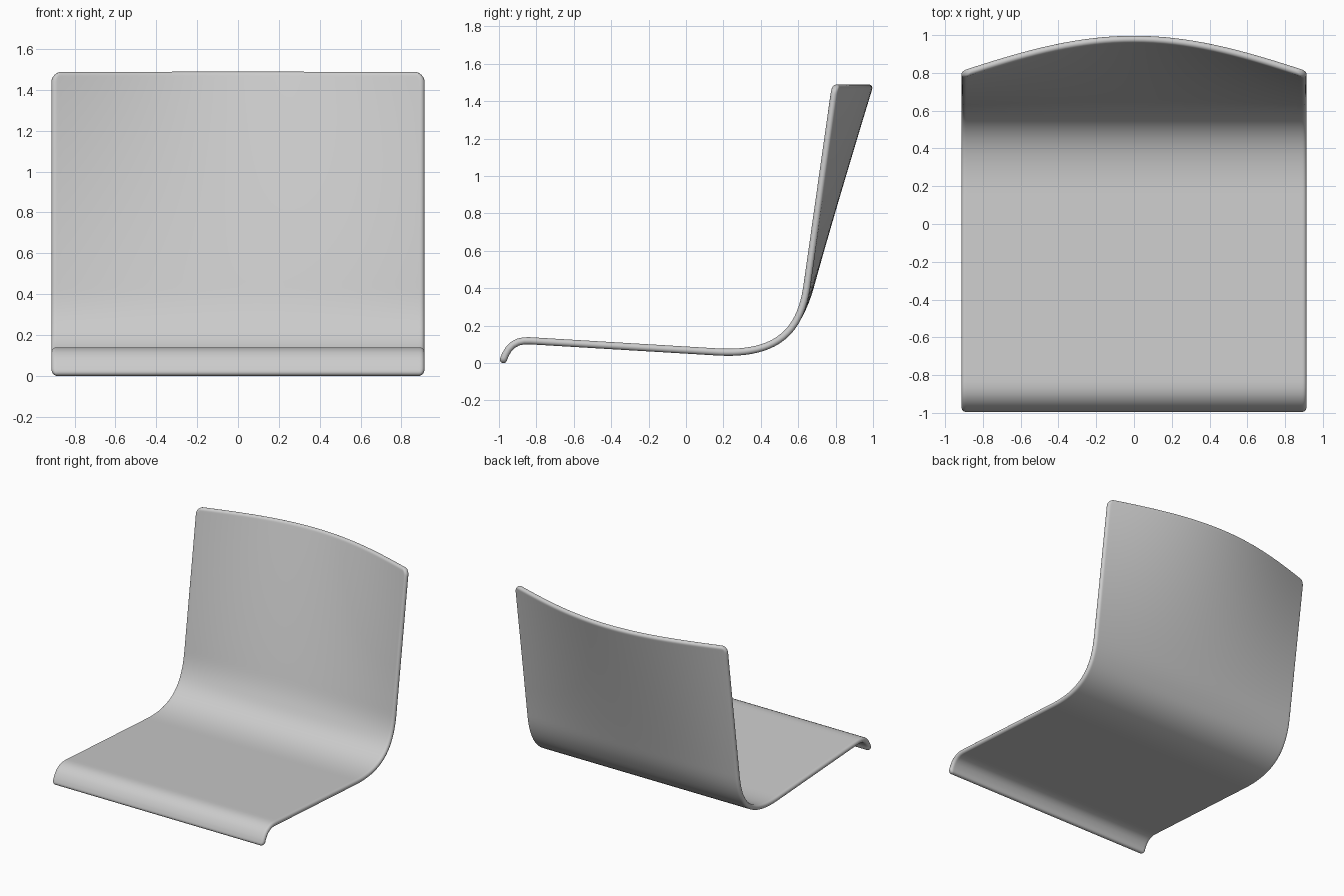
import bpy, bmesh, math
from mathutils import Vector
from mathutils.geometry import interpolate_bezier

if "Cube" in bpy.data.objects:
    bpy.data.objects.remove(bpy.data.objects["Cube"])

HALF_WIDTH = 0.913
HALF_THICK = 0.019
EDGE = 0.05            # depth of the finely divided border

# Side profile as (y, z): front lip, sloping seat, bend, straight back
lip = [(-0.981, 0), (-0.96, 0.08), (-0.92, 0.123), (-0.84, 0.119)]
bend = [(0.15, 0.06), (0.52, 0.033), (0.618, 0.2), (0.647, 0.42)]
top = Vector((0.793, 1.488, 0))


def bezier(points):
    return interpolate_bezier(*[Vector((y, z, 0)) for y, z in points], 40)


path = bezier(lip) + bezier(bend) + [top]
lengths = [0]
for a, b in zip(path, path[1:]):
    lengths.append(lengths[-1] + (b - a).length)
total = lengths[-1]


def profile(s):
    """Point on the profile at arc length s, extended past its ends."""
    i = 0
    while i < len(path) - 2 and lengths[i + 1] < s:
        i += 1
    return path[i].lerp(path[i + 1], (s - lengths[i]) / (lengths[i + 1] - lengths[i]))


def surface(x, s):
    """Middle of the shell; the back bows rearward towards its top centre."""
    p = profile(s)
    rise = max(0, (p.y - 0.25) / (top.y - 0.25))
    bow = 0.19 * rise ** 1.1 * math.cos(math.pi / 2 * x / HALF_WIDTH)
    return Vector((x, p.x + bow, p.y))


def stations(length, count):
    """Distances along a side, packed closely near both ends."""
    ends = [EDGE * (1 - math.cos(math.pi / 2 * i / 8)) for i in range(8)]
    inner = [EDGE + (length - 2 * EDGE) * i / count for i in range(count + 1)]
    return ends + inner + [length - d for d in reversed(ends)]


def quarter_round(d, r):
    """Height of a quarter circle of radius r at distance d from its foot."""
    return math.sqrt(max(0, r * r - max(0, r - d) ** 2))


rows = stations(total, 90)
cols = stations(2 * HALF_WIDTH, 32)
bm = bmesh.new()
sides = {1: [], -1: []}
for j, s in enumerate(rows):
    # Rounded corners narrow the first and last rows
    r = 0.03 if s < total / 2 else EDGE
    d_end = min(s, total - s)
    width = HALF_WIDTH - r + quarter_round(d_end, r)
    upper, lower = [], []
    for i, c in enumerate(cols):
        x = (c / HALF_WIDTH - 1) * width
        mid = surface(x, s)
        e = 0.004
        normal = (surface(x + e, s) - surface(x - e, s)).cross(
            surface(x, s + e) - surface(x, s - e)).normalized()
        d = min(d_end, c, 2 * HALF_WIDTH - c)
        h = quarter_round(d, HALF_THICK)
        border = j in (0, len(rows) - 1) or i in (0, len(cols) - 1)
        v = bm.verts.new(mid if border else mid + normal * h)
        upper.append(v)
        lower.append(v if border else bm.verts.new(mid - normal * h))
    sides[1].append(upper)
    sides[-1].append(lower)

# Upper and lower skins share the border vertices
for sign, grid in sides.items():
    for a, b in zip(grid, grid[1:]):
        for i in range(len(cols) - 1):
            quad = [a[i], a[i + 1], b[i + 1], b[i]]
            if sign < 0:
                quad.reverse()
            if len(set(quad)) == 4 and not bm.faces.get(quad):
                bm.faces.new(quad)
bmesh.ops.recalc_face_normals(bm, faces=bm.faces)
for f in bm.faces:
    f.smooth = True

mesh = bpy.data.meshes.new("seat_shell")
bm.to_mesh(mesh)
bm.free()
shell = bpy.data.objects.new("seat_shell", mesh)
bpy.context.collection.objects.link(shell)

# Single light grey material
grey = bpy.data.materials.new("light_grey")
grey.use_nodes = True
colour = (0.6, 0.6, 0.6, 1)
grey.diffuse_color = colour
grey.node_tree.nodes["Principled BSDF"].inputs["Base Color"].default_value = colour
mesh.materials.append(grey)
